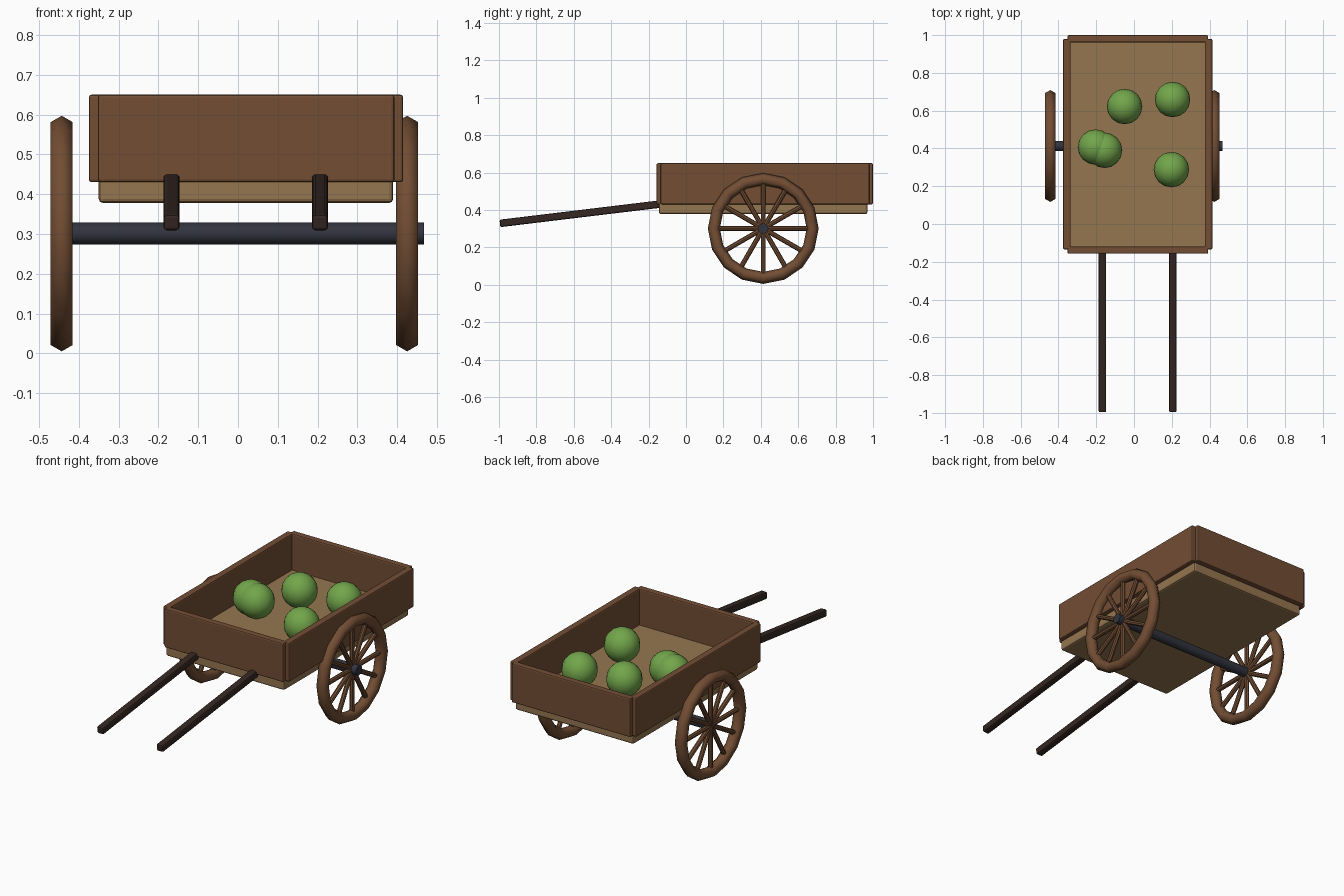
import bpy, math
from mathutils import Vector

if "Cube" in bpy.data.objects:
    bpy.data.objects.remove(bpy.data.objects["Cube"])


def material(name, rgb):
    m = bpy.data.materials.new(name)
    m.diffuse_color = (*rgb, 1)
    m.use_nodes = True
    m.node_tree.nodes["Principled BSDF"].inputs["Base Color"].default_value = m.diffuse_color
    return m


BROWN = material("brown wood", (0.17, 0.075, 0.034))
PALE = material("pale wood", (0.30, 0.18, 0.08))
DARK = material("dark wood", (0.035, 0.02, 0.016))
IRON = material("iron", (0.032, 0.034, 0.048))
GREEN = material("green", (0.17, 0.38, 0.07))


def finish(name, mat, angle=None):
    ob = bpy.context.object
    ob.name = name
    ob.data.materials.append(mat)
    if angle:
        bpy.ops.object.shade_smooth_by_angle(angle=math.radians(angle))
    return ob


def box(name, lo, hi, mat, bevel=0.007):
    lo, hi = Vector(lo), Vector(hi)
    bpy.ops.mesh.primitive_cube_add(size=1, location=(lo + hi) / 2)
    ob = finish(name, mat)
    ob.scale = hi - lo
    bpy.ops.object.transform_apply(location=False, rotation=False, scale=True)
    b = ob.modifiers.new("bevel", "BEVEL")
    b.width, b.segments = bevel, 2
    return ob


def rod(name, a, b, radius, sides, mat):
    a, b = Vector(a), Vector(b)
    d = b - a
    bpy.ops.mesh.primitive_cylinder_add(vertices=sides, radius=radius, depth=d.length,
                                        location=(a + b) / 2,
                                        rotation=d.to_track_quat("Z", "Y").to_euler())
    return finish(name, mat, 40)


# bed and the four boards around it
box("bed", (-0.35, -0.145, 0.378), (0.39, 0.97, 0.445), PALE, 0.01)
for name, x in (("left_board", -0.375), ("right_board", 0.375)):
    box(name, (x, -0.135, 0.43), (x + 0.04, 0.98, 0.65), BROWN)
for name, y in (("front_board", -0.157), ("back_board", 0.962)):
    box(name, (-0.352, y, 0.43), (0.393, y + 0.038, 0.65), BROWN)

# two sloping pull handles
tilt = math.atan2(0.102, 0.845)
for name, x in (("left_handle", -0.167), ("right_handle", 0.206)):
    h = box(name, (x - 0.02, -0.998, 0.36), (x + 0.02, -0.132, 0.40), DARK, 0.008)
    h.rotation_euler.x = tilt

# axle and spoked wheels
CY, CZ = 0.413, 0.301
rod("axle", (-0.43, CY, CZ), (0.468, CY, CZ), 0.0275, 16, IRON)
for side, x in (("left", -0.443), ("right", 0.425)):
    bpy.ops.mesh.primitive_torus_add(major_segments=16, minor_segments=6,
                                     major_radius=0.264, minor_radius=0.032,
                                     location=(x, CY, CZ), rotation=(0, math.pi / 2, 0))
    finish(side + "_wheel_rim", BROWN, 70)
    for i in range(6):
        a = math.pi * i / 6
        v = Vector((0, math.cos(a), math.sin(a))) * 0.262
        c = Vector((x, CY, CZ))
        rod(side + "_wheel_spoke", c - v, c + v, 0.013, 8, BROWN)

# round green cargo
for x, y in ((-0.05, 0.622), (0.204, 0.659), (0.198, 0.288), (-0.204, 0.407), (-0.156, 0.39)):
    bpy.ops.mesh.primitive_uv_sphere_add(segments=16, ring_count=10, radius=0.094,
                                         location=(x, y, 0.537))
    finish("melon", GREEN, 60)
